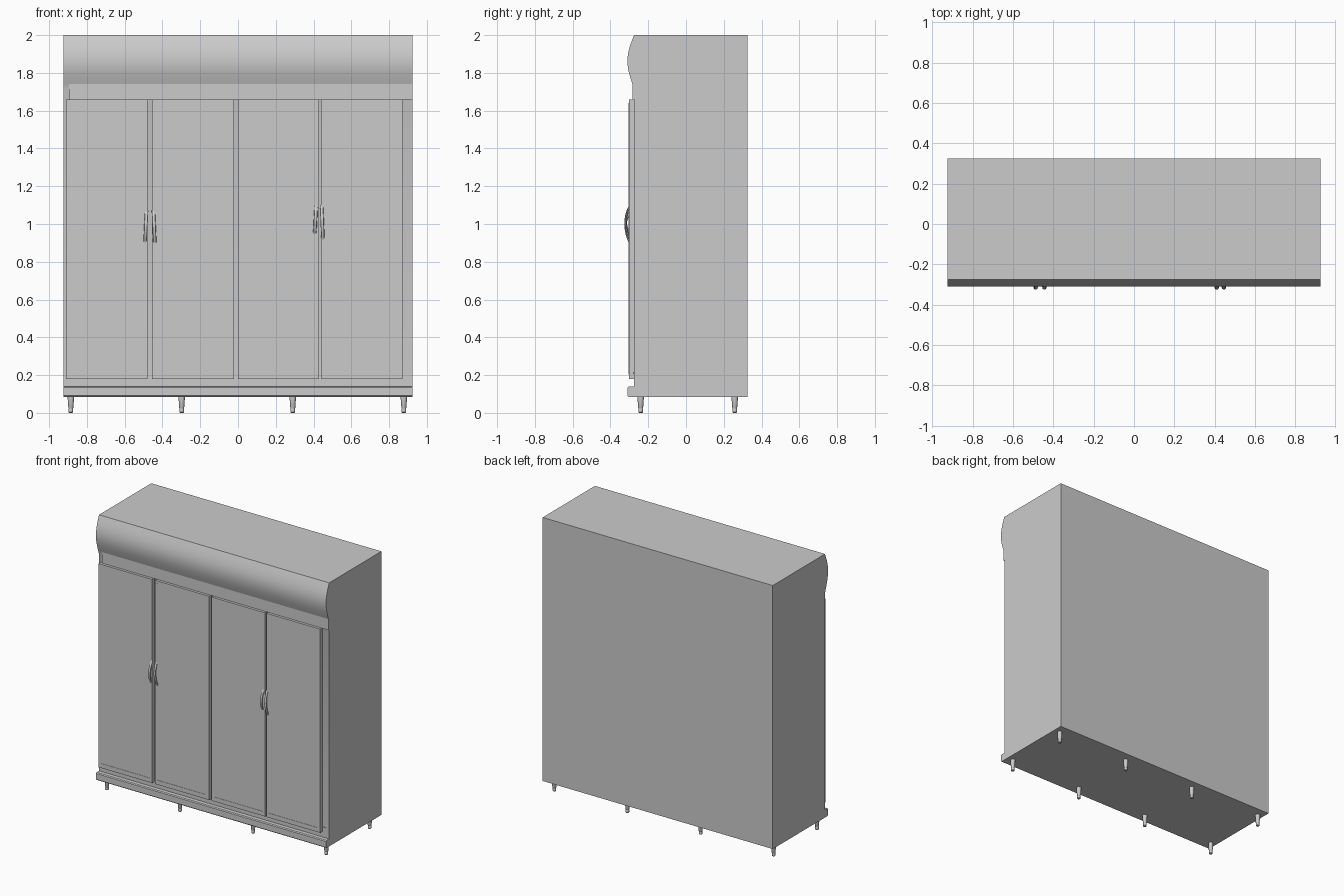
import bpy, bmesh, math
from mathutils import Vector

if "Cube" in bpy.data.objects:
    bpy.data.objects.remove(bpy.data.objects["Cube"])


def add_mesh(name, bm, smooth=False):
    bmesh.ops.recalc_face_normals(bm, faces=bm.faces)
    mesh = bpy.data.meshes.new(name)
    bm.to_mesh(mesh)
    bm.free()
    obj = bpy.data.objects.new(name, mesh)
    bpy.context.collection.objects.link(obj)
    if smooth:
        bpy.ops.object.select_all(action='DESELECT')
        bpy.context.view_layer.objects.active = obj
        obj.select_set(True)
        bpy.ops.object.shade_smooth_by_angle(angle=math.radians(30))
    return obj


def box(name, x0, x1, y0, y1, z0, z1):
    bm = bmesh.new()
    bmesh.ops.create_cube(bm, size=1)
    for v in bm.verts:
        v.co = Vector(((x0 + x1) / 2 + v.co.x * (x1 - x0),
                       (y0 + y1) / 2 + v.co.y * (y1 - y0),
                       (z0 + z1) / 2 + v.co.z * (z1 - z0)))
    return add_mesh(name, bm)


def lathe(name, profile, x, y, sides=16):
    bm = bmesh.new()
    rings = [[bm.verts.new((x + r * math.cos(2 * math.pi * i / sides),
                            y + r * math.sin(2 * math.pi * i / sides), z))
              for i in range(sides)] for r, z in profile]
    for a, b in zip(rings, rings[1:]):
        for i in range(sides):
            j = (i + 1) % sides
            bm.faces.new((a[i], a[j], b[j], b[i]))
    bm.faces.new(rings[0])
    bm.faces.new(rings[-1])
    return add_mesh(name, bm, True)


# cabinet: side profile with bulging canopy and projecting plinth, extruded in x
W = 0.925
FRONT = -0.275
canopy = []
for i in range(17):
    t = i / 16
    z = 2.0 - 0.26 * t
    y = FRONT - 0.008 * t - 0.031 * math.sin(math.pi * t)
    canopy.append((y, z))
profile = [(0.325, 0.085), (0.325, 2.0)] + canopy + [
    (FRONT, 1.715), (FRONT, 0.14), (-0.304, 0.14), (-0.31, 0.134),
    (-0.31, 0.091), (-0.304, 0.085)]
bm = bmesh.new()
face = bm.faces.new([bm.verts.new((-W, y, z)) for y, z in profile])
ext = bmesh.ops.extrude_face_region(bm, geom=[face])
bmesh.ops.translate(bm, vec=(2 * W, 0, 0),
                    verts=[g for g in ext['geom'] if isinstance(g, bmesh.types.BMVert)])
add_mesh("cabinet_body", bm, True)

# header strip above the doors
box("header_strip", -0.895, W, -0.283, FRONT, 1.66, 1.745)

# doors with a thin raised bottom trim
doors = [(-0.91, -0.48), (-0.455, -0.02), (0.0, 0.428), (0.44, 0.872)]
for n, (x0, x1) in enumerate(doors, 1):
    box(f"door_{n}", x0, x1, -0.302, FRONT + 0.002, 0.18, 1.66)
    box(f"door_{n}_bottom_trim", x0 + 0.02, x1 - 0.02, -0.304, -0.30, 0.203, 0.213)
box("door_2_side_trim", -0.439, -0.434, -0.304, -0.30, 0.203, 1.64)

# small latch beside the last door
box("latch", 0.878, 0.902, -0.28, FRONT + 0.002, 0.205, 0.216)

# bowed handles: arcs swept with an oval section
handles = [(-0.488, 0.9, 1.07), (-0.444, 0.895, 1.07),
           (0.41, 0.945, 1.1), (0.446, 0.915, 1.1)]
for n, (x, z0, z1) in enumerate(handles, 1):
    bm = bmesh.new()
    steps, sides, rings = 16, 10, []
    side = -1 if n % 2 else 1
    for i in range(steps + 1):
        t = i / steps
        bow = math.sin(math.pi * t)
        c = Vector((x - side * 0.004 * (t - 0.5) * 2, -0.296 - 0.024 * bow, z0 + (z1 - z0) * t))
        slope = math.atan2(-0.024 * math.pi * math.cos(math.pi * t), z1 - z0)
        ring = []
        for k in range(sides):
            a = 2 * math.pi * k / sides
            d = 0.005 * math.sin(a)
            ring.append(bm.verts.new(c + Vector((0.009 * math.cos(a),
                                                 d * math.cos(slope), -d * math.sin(slope)))))
        rings.append(ring)
    for a, b in zip(rings, rings[1:]):
        for k in range(sides):
            j = (k + 1) % sides
            bm.faces.new((a[k], a[j], b[j], b[k]))
    bm.faces.new(rings[0])
    bm.faces.new(rings[-1])
    add_mesh(f"handle_{n}", bm, True)

# tapered adjustable feet, two rows of four
foot = [(0.009, 0.0), (0.012, 0.004), (0.012, 0.018), (0.011, 0.022),
        (0.013, 0.026), (0.017, 0.08), (0.017, 0.087)]
for row, y in (("front", -0.24), ("back", 0.258)):
    for n, x in enumerate((-0.885, -0.298, 0.29, 0.878), 1):
        lathe(f"{row}_foot_{n}", foot, x, y)
